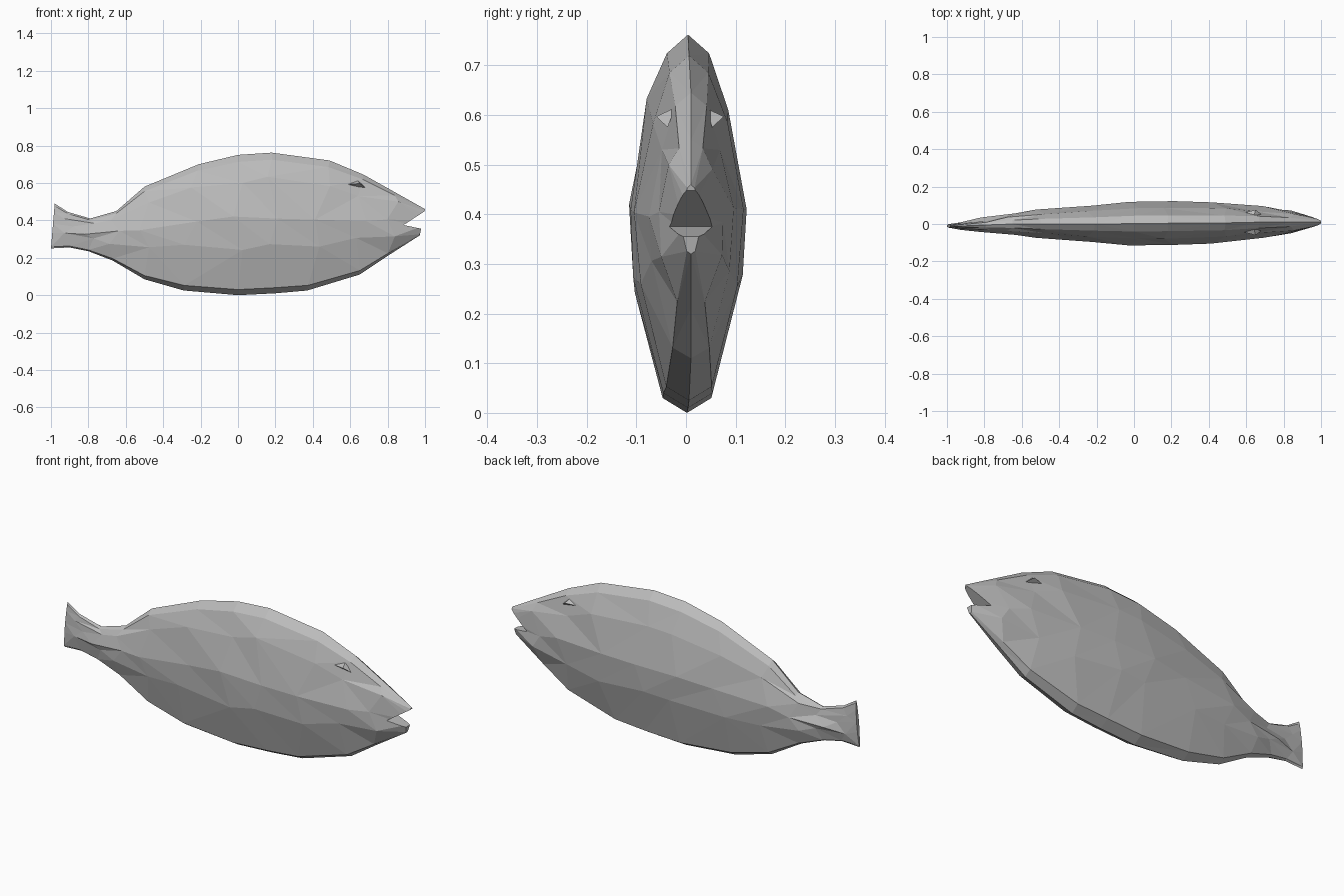
import bpy, bmesh, random

random.seed(4)
cube = bpy.data.objects.get("Cube")
if cube:
    bpy.data.objects.remove(cube, do_unlink=True)

grey = bpy.data.materials.new("scale grey")
grey.use_nodes = True
colour = (0.5, 0.5, 0.5, 1)
grey.diffuse_color = colour
grey.node_tree.nodes["Principled BSDF"].inputs["Base Color"].default_value = colour


def make_object(name, bm):
    bmesh.ops.recalc_face_normals(bm, faces=bm.faces)
    mesh = bpy.data.meshes.new(name)
    bm.to_mesh(mesh)
    bm.free()
    mesh.materials.append(grey)
    obj = bpy.data.objects.new(name, mesh)
    bpy.context.collection.objects.link(obj)
    return obj


# Body stations: x at the bottom, x at the top, bottom z, top z, half width, centre y
stations = [
    (-1.0, -0.98, 0.25, 0.49, 0.010, -0.01),
    (-0.9, -0.91, 0.255, 0.445, 0.022, -0.01),
    (-0.8, -0.79, 0.235, 0.41, 0.038, -0.005),
    (-0.67, -0.65, 0.185, 0.45, 0.057, 0),
    (-0.5, -0.5, 0.085, 0.58, 0.076, 0),
    (-0.29, -0.21, 0.025, 0.70, 0.099, 0),
    (0.0, 0.0, 0.0, 0.75, 0.117, 0.002),
    (0.2, 0.18, 0.01, 0.762, 0.118, 0.004),
    (0.37, 0.49, 0.025, 0.72, 0.109, 0.006),
    (0.65, 0.67, 0.11, 0.645, 0.088, 0.01),
    (0.80, 0.84, 0.21, 0.55, 0.066, 0.01),
    (0.972, 1.0, 0.32, 0.46, 0.020, 0.01),
]

# Half cross-section: share of half width, share of height
half = [(0, 1), (0.36, 0.95), (0.70, 0.81), (1, 0.55),
        (0.92, 0.34), (0.42, 0.04), (0, 0)]
section = half + [(-w, f) for w, f in reversed(half[1:-1])]

# Faceted body and tail
bm = bmesh.new()
rings = []
for i, (xb, xt, zb, zt, width, cy) in enumerate(stations):
    ring = []
    inner = 0 < i < len(stations) - 1
    for j, (w, f) in enumerate(section):
        x = xb + (xt - xb) * f
        z = zb + (zt - zb) * f
        y = cy + w * width
        if inner and 0.1 < f < 0.9:
            x += 0.025 * (-1) ** (i + j)
            z += random.uniform(-0.015, 0.015)
            y += random.uniform(-0.004, 0.002) * (1 if w > 0 else -1)
        ring.append(bm.verts.new((x, y, z)))
    rings.append(ring)
count = len(section)
for a, b in zip(rings, rings[1:]):
    for j in range(count):
        k = (j + 1) % count
        bm.faces.new((a[j], a[k], b[k], b[j]))
bm.faces.new(rings[0])
bm.faces.new(rings[-1])
bmesh.ops.triangulate(bm, faces=bm.faces)
body = make_object("fish_body", bm)

# Open mouth, cut with a wedge
bm = bmesh.new()
wedge = [(0.885, 0.375), (1.1, 0.515), (1.1, 0.33)]
face = bm.faces.new([bm.verts.new((x, -0.2, z)) for x, z in wedge])
moved = bmesh.ops.extrude_face_region(bm, geom=[face])["geom"]
bmesh.ops.translate(bm, vec=(0, 0.4, 0),
                    verts=[v for v in moved if isinstance(v, bmesh.types.BMVert)])
cutter = make_object("mouth_cutter", bm)
cutter.hide_render = True
cut = body.modifiers.new("mouth", "BOOLEAN")
cut.operation = "DIFFERENCE"
cut.solver = "EXACT"
cut.object = cutter
bpy.context.view_layer.objects.active = body
bpy.ops.object.modifier_apply(modifier=cut.name)
bpy.data.objects.remove(cutter, do_unlink=True)

# Small brow ridge above each eye
for name, side in (("left_side_brow", 1), ("right_side_brow", -1)):
    bm = bmesh.new()
    points = [(0.56, 0.045, 0.59), (0.64, 0.03, 0.615),
              (0.68, 0.045, 0.575), (0.65, 0.068, 0.597)]
    for x, y, z in points:
        bm.verts.new((x, 0.008 + side * y, z))
    bmesh.ops.convex_hull(bm, input=bm.verts)
    make_object(name, bm)
